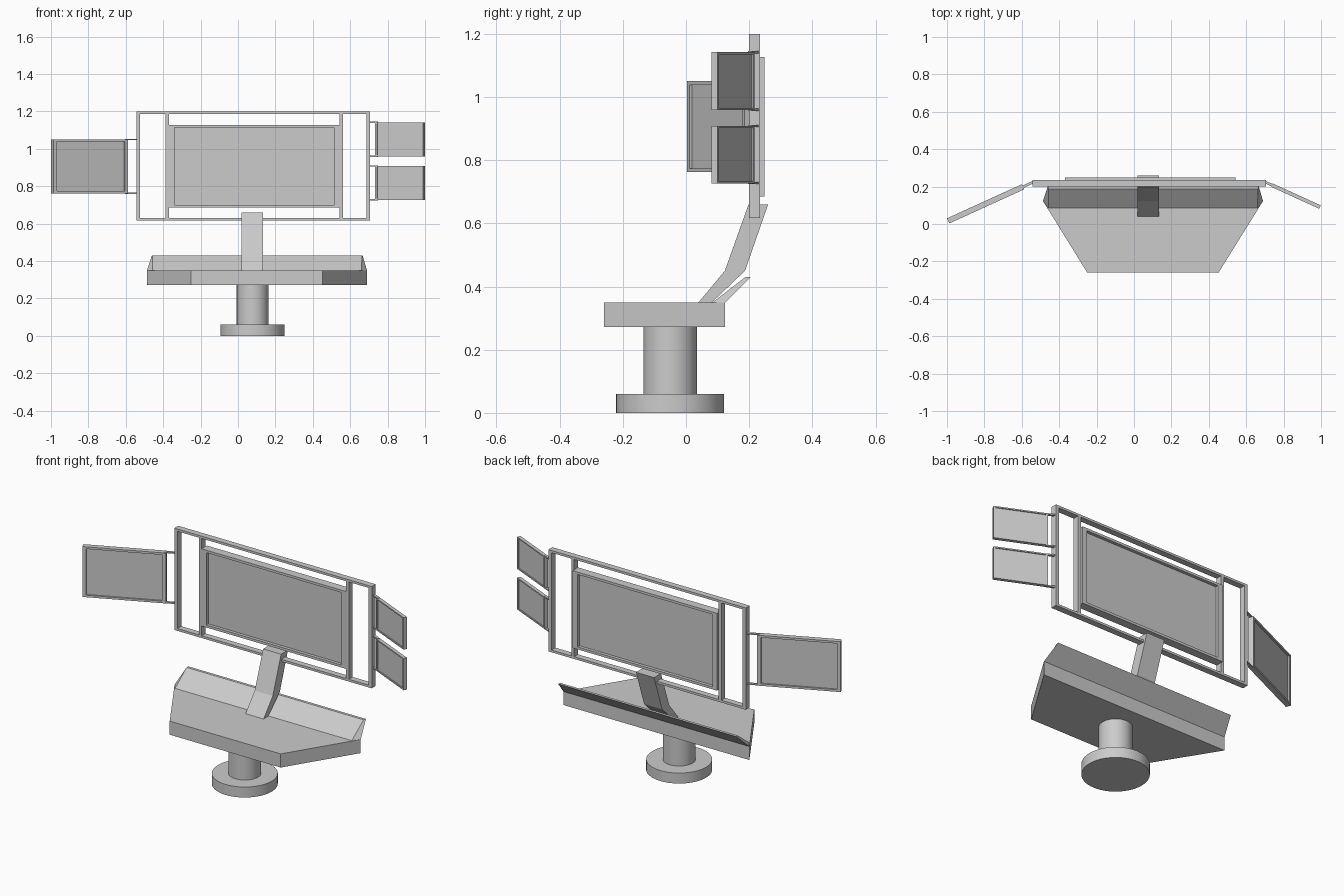
import bpy, bmesh
from math import radians, cos, sin
from mathutils import Matrix

if "Cube" in bpy.data.objects:
    bpy.data.objects.remove(bpy.data.objects["Cube"])


def finish(bm, name, matrix=None):
    bmesh.ops.recalc_face_normals(bm, faces=bm.faces)
    if matrix:
        bm.transform(matrix)
    me = bpy.data.meshes.new(name)
    bm.to_mesh(me)
    bm.free()
    ob = bpy.data.objects.new(name, me)
    bpy.context.collection.objects.link(ob)
    return ob


def loft(name, loops, cap=True, closed=False, matrix=None):
    """Bridge equal-length point loops in order."""
    bm = bmesh.new()
    rings = [[bm.verts.new(p) for p in loop] for loop in loops]
    pairs = list(zip(rings, rings[1:]))
    if closed:
        pairs.append((rings[-1], rings[0]))
    for a, b in pairs:
        n = len(a)
        for i in range(n):
            bm.faces.new((a[i], a[(i + 1) % n], b[(i + 1) % n], b[i]))
    if cap and not closed:
        bm.faces.new(rings[0])
        bm.faces.new(rings[-1])
    return finish(bm, name, matrix)


def rect(x0, x1, z0, z1, y, bx=0, bz=0):
    """Upright rectangle at depth y, shrunk by border bx / bz."""
    return [(x0 + bx, y, z0 + bz), (x1 - bx, y, z0 + bz),
            (x1 - bx, y, z1 - bz), (x0 + bx, y, z1 - bz)]


def box(name, x0, x1, y0, y1, z0, z1, matrix=None):
    return loft(name, [rect(x0, x1, z0, z1, y0), rect(x0, x1, z0, z1, y1)], matrix=matrix)


def screen(name, x0, x1, z0, z1, y0, y1, bx, bz, recess, matrix=None):
    """Bezelled panel, recessed on front and back."""
    r = (x0, x1, z0, z1)
    return loft(name, [rect(*r, y0 + recess, bx, bz), rect(*r, y0, bx, bz), rect(*r, y0),
                       rect(*r, y1), rect(*r, y1, bx, bz), rect(*r, y1 - recess, bx, bz)],
                matrix=matrix)


def disc(name, r, z0, z1):
    bm = bmesh.new()
    bmesh.ops.create_cone(bm, cap_ends=True, segments=48, radius1=r, radius2=r, depth=z1 - z0)
    ob = finish(bm, name, Matrix.Translation((0.078, -0.05, (z0 + z1) / 2)))
    bpy.ops.object.select_all(action='DESELECT')
    bpy.context.view_layer.objects.active = ob
    ob.select_set(True)
    bpy.ops.object.shade_smooth_by_angle(angle=radians(35))


# Pedestal
disc("base_disc", 0.171, 0, 0.06)
disc("column", 0.085, 0.06, 0.272)

# Trapezoid desk
plan = [(-0.25, -0.26), (0.452, -0.26), (0.69, 0.123), (-0.487, 0.123)]
loft("desk", [[(x, y, z) for x, y in plan] for z in (0.272, 0.35)])

# Sloping panel along the back of the desk
loft("back_panel", [
    [(-0.457, 0.083, 0.349), (0.66, 0.083, 0.349), (0.69, 0.123, 0.349), (-0.487, 0.123, 0.349)],
    [(-0.457, 0.188, 0.43), (0.663, 0.188, 0.43), (0.666, 0.204, 0.43), (-0.46, 0.204, 0.43)]])

# Bent support arm
side = [(0.038, 0.348), (0.08, 0.348), (0.187, 0.45), (0.26, 0.66), (0.198, 0.66), (0.123, 0.45)]
loft("support_arm", [[(x, y, z) for y, z in side] for x in (0.02, 0.134)])

# Outer frame with two uprights
outer = (-0.543, 0.706, 0.617, 1.199)
loft("main_frame", [rect(*outer, 0.2), rect(*outer, 0.235),
                    rect(*outer, 0.235, 0.02, 0.013), rect(*outer, 0.2, 0.02, 0.013)], closed=True)
for x in (-0.388, 0.543):
    box("frame_upright", x, x + 0.018, 0.2, 0.235, 0.63, 1.186)

# Main screen
screen("main_screen", -0.37, 0.543, 0.685, 1.127, 0.2, 0.248, 0.03, 0.014, 0.018)


# Angled side screens on thin rods
def wing(side, x, length, gap, t, z0, z1, bx, bz):
    a = radians(24.5)
    d = Matrix(((side * cos(a), sin(a) * side, 0, x), (-sin(a), cos(a), 0, 0.222),
                (0, 0, 1, 0), (0, 0, 0, 1)))
    if side < 0:  # local +x runs outward on both sides
        d[0][1] = -sin(a)
    m = d
    screen("side_screen", gap, length, z0, z1, -t / 2, t / 2, bx, bz, t * 0.3, m)
    for z in (z0 - 0.003, z1 - 0.004):
        box("side_rod", -0.005, gap + 0.01, -0.007, 0.007, z, z + 0.007, m)


wing(-1, -0.543, 0.495, 0.055, 0.03, 0.762, 1.05, 0.02, 0.012)
for z0, z1 in ((0.727, 0.909), (0.959, 1.142)):
    wing(1, 0.706, 0.317, 0.035, 0.02, z0, z1, 0.01, 0.007)

# Mirrored wing has flipped winding: make all normals consistent
for ob in bpy.data.objects:
    bm = bmesh.new()
    bm.from_mesh(ob.data)
    bmesh.ops.recalc_face_normals(bm, faces=bm.faces)
    bm.to_mesh(ob.data)
    bm.free()
